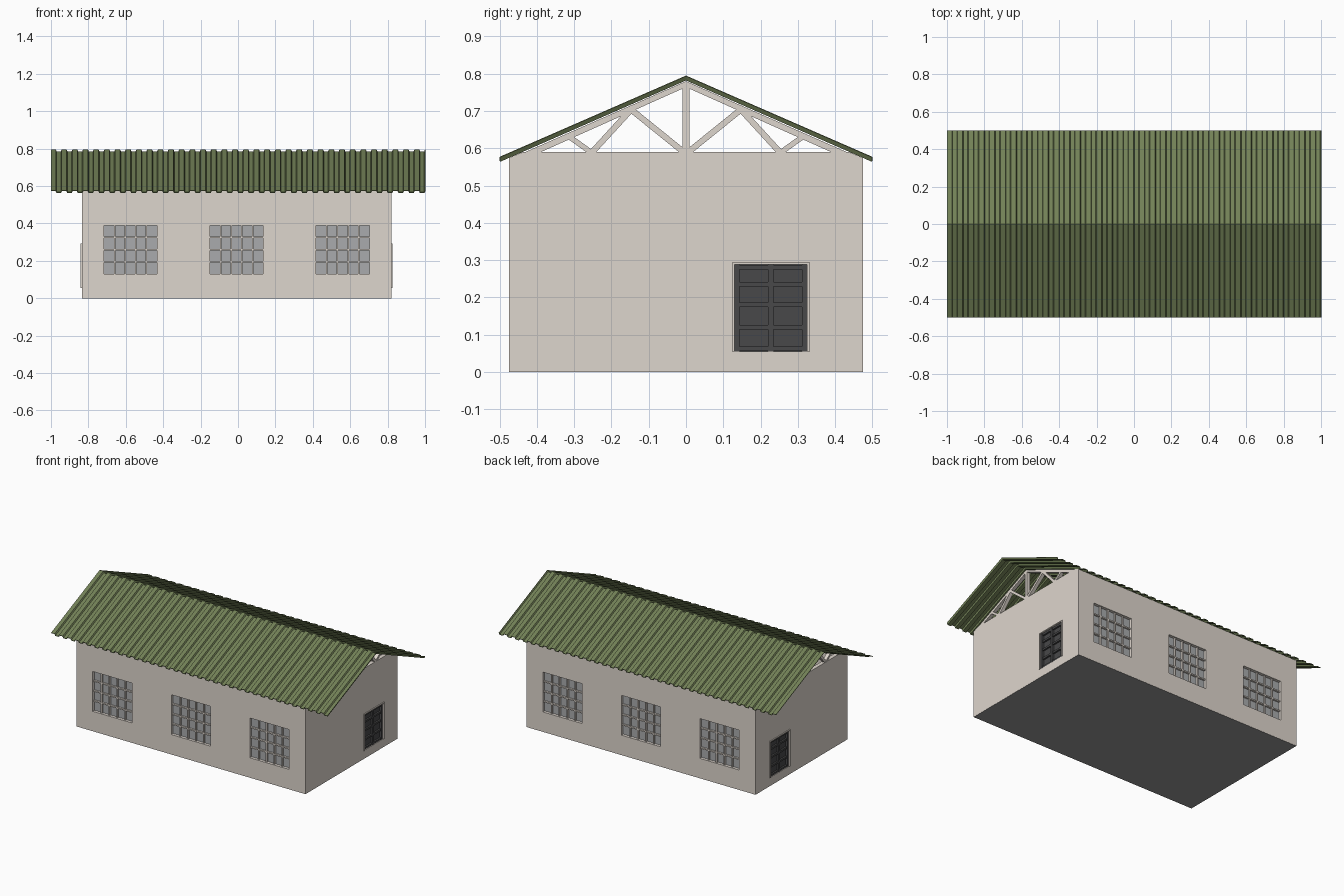
import bpy, bmesh, math
from mathutils import Vector

if "Cube" in bpy.data.objects:
    bpy.data.objects.remove(bpy.data.objects["Cube"])


def material(name, rgb):
    m = bpy.data.materials.new(name)
    m.diffuse_color = (*rgb, 1)
    m.use_nodes = True
    m.node_tree.nodes["Principled BSDF"].inputs["Base Color"].default_value = m.diffuse_color
    return m


WALL = material("plaster", (0.73, 0.67, 0.61))
ROOF = material("green_sheet", (0.17, 0.22, 0.095))
DARK = material("dark_door", (0.065, 0.065, 0.067))
GLASS = material("window_pane", (0.40, 0.41, 0.42))
FLOOR = material("floor_grey", (0.3, 0.3, 0.3))


def finish(name, bm, mat):
    bmesh.ops.recalc_face_normals(bm, faces=bm.faces)
    me = bpy.data.meshes.new(name)
    bm.to_mesh(me)
    bm.free()
    ob = bpy.data.objects.new(name, me)
    bpy.context.collection.objects.link(ob)
    if mat:
        me.materials.append(mat)
    return ob


def add_box(bm, x0, x1, y0, y1, z0, z1):
    vs = bmesh.ops.create_cube(bm, size=1)["verts"]
    for v in vs:
        v.co = ((x0 + x1) / 2 + v.co.x * (x1 - x0),
                (y0 + y1) / 2 + v.co.y * (y1 - y0),
                (z0 + z1) / 2 + v.co.z * (z1 - z0))


def add_prism(bm, pts, x0, x1):
    """Extrude a (y, z) outline along x."""
    f = bm.faces.new([bm.verts.new((x0, y, z)) for y, z in pts])
    ext = bmesh.ops.extrude_face_region(bm, geom=[f])["geom"]
    bmesh.ops.translate(bm, vec=(x1 - x0, 0, 0),
                        verts=[v for v in ext if isinstance(v, bmesh.types.BMVert)])


def add_bar(bm, a, b, w, x0, x1):
    """Timber between two (y, z) points."""
    a, b = Vector(a), Vector(b)
    d = (b - a).normalized()
    n = Vector((-d.y, d.x)) * w / 2
    add_prism(bm, [a + n, a - n, b - n, b + n], x0, x1)


X0, X1, Y, T = -0.835, 0.82, 0.475, 0.025
WIN_X = (-0.575, -0.0075, 0.56)
WW, WZ0, WZ1 = 0.142, 0.13, 0.39
DY0, DY1, DZ0, DZ1 = 0.13, 0.325, 0.055, 0.288

# wall shell with openings
bm = bmesh.new()
add_prism(bm, [(-Y, 0), (Y, 0), (Y, .574), (.437, .59), (-.437, .59), (-Y, .574)], X0, X1)
walls = finish("walls", bm, WALL)
bm = bmesh.new()
add_box(bm, X0 + T, X1 - T, -Y + T, Y - T, 0.015, 1)
cutters = [finish("inside_cutter", bm, None)]
bm = bmesh.new()
for s in (-1, 1):
    for cx in WIN_X:
        add_box(bm, cx - WW, cx + WW, *sorted((s * (Y - .04), s * (Y + .04))), WZ0, WZ1)
for x in (X0, X1):
    add_box(bm, x - .04, x + .04, DY0, DY1, DZ0, DZ1)
cutters.append(finish("opening_cutter", bm, None))
bpy.context.view_layer.objects.active = walls
for c in cutters:
    m = walls.modifiers.new("cut", "BOOLEAN")
    m.object, m.operation, m.solver = c, "DIFFERENCE", "EXACT"
    bpy.ops.object.modifier_apply(modifier=m.name)
    bpy.data.objects.remove(c)

# floor slab underside
bm = bmesh.new()
add_box(bm, X0 + .001, X1 - .001, -Y + .001, Y - .001, -0.0005, 0.01)
finish("floor", bm, FLOOR)

# window panes and glazing bars
panes, bars = bmesh.new(), bmesh.new()
for s in (-1, 1):
    py = sorted((s * (Y - .024), s * (Y - .019)))
    by = sorted((s * (Y - .021), s * (Y - .007)))
    for cx in WIN_X:
        add_box(panes, cx - WW, cx + WW, *py, WZ0, WZ1)
        for i in range(1, 5):
            x = cx - WW + i * 2 * WW / 5
            add_box(bars, x - .004, x + .004, *by, WZ0, WZ1)
        for i in range(1, 4):
            z = WZ0 + i * (WZ1 - WZ0) / 4
            add_box(bars, cx - WW, cx + WW, *by, z - .004, z + .004)
finish("window_panes", panes, GLASS)
finish("window_bars", bars, WALL)

# doors: recessed leaf with rails, plus thin surround
leaf, surround = bmesh.new(), bmesh.new()
for x, s in ((X0, -1), (X1, 1)):
    def door_box(bm, d0, d1, *yz):
        add_box(bm, *sorted((x + s * d0, x + s * d1)), *yz)
    door_box(leaf, -.022, -.014, DY0, DY1, DZ0, DZ1)
    mid = (DY0 + DY1) / 2
    for y in (DY0 + .007, mid, DY1 - .007):
        door_box(leaf, -.016, -.002, y - .007, y + .007, DZ0, DZ1)
    for z in (DZ0 + .007, .12, .18, .235, DZ1 - .007):
        door_box(leaf, -.016, -.003, DY0, DY1, z - .006, z + .006)
    for y0, y1 in ((DY0 - .007, DY0), (DY1, DY1 + .007)):
        door_box(surround, -.01, .006, y0, y1, DZ0, DZ1 + .006)
    door_box(surround, -.01, .006, DY0, DY1, DZ1, DZ1 + .006)
finish("doors", leaf, DARK)
finish("door_surrounds", surround, WALL)

# roof trusses along the length
bm = bmesh.new()
N = 7
for i in range(N):
    a = X0 + .001 + i * (X1 - X0 - T) / (N - 1)
    b = a + T - .002
    add_box(bm, a, b, -.009, .009, .58, .77)
    add_box(bm, a, b, -.44, .44, .568, .589)
    for s in (-1, 1):
        add_prism(bm, [(0, .780), (0, .764), (s * .40, .585), (s * .465, .575)], a, b)
        add_bar(bm, (s * .005, .589), (s * .15, .706), .016, a, b)
        add_bar(bm, (s * .145, .706), (s * .255, .586), .016, a, b)
        add_bar(bm, (s * .25, .586), (s * .32, .636), .014, a, b)
finish("roof_trusses", bm, WALL)

# ribbed roof sheets
RIBS = 35
p = 2 / RIBS
profile = []
for i in range(RIBS):
    x = -1 + i * p
    profile += [(x, .01), (x + .46 * p, .01), (x + .54 * p, 0), (x + .92 * p, 0)]
profile.append((1, .01))
bm = bmesh.new()
rows = [[bm.verts.new((x, y, z + h)) for x, h in profile]
        for y, z in ((-.5, .567), (0, .785), (.5, .567))]
for r0, r1 in zip(rows, rows[1:]):
    for k in range(len(profile) - 1):
        bm.faces.new((r0[k], r0[k + 1], r1[k + 1], r1[k]))
roof = finish("ribbed_roof", bm, ROOF)
sol = roof.modifiers.new("thickness", "SOLIDIFY")
sol.thickness, sol.offset = .004, -1
